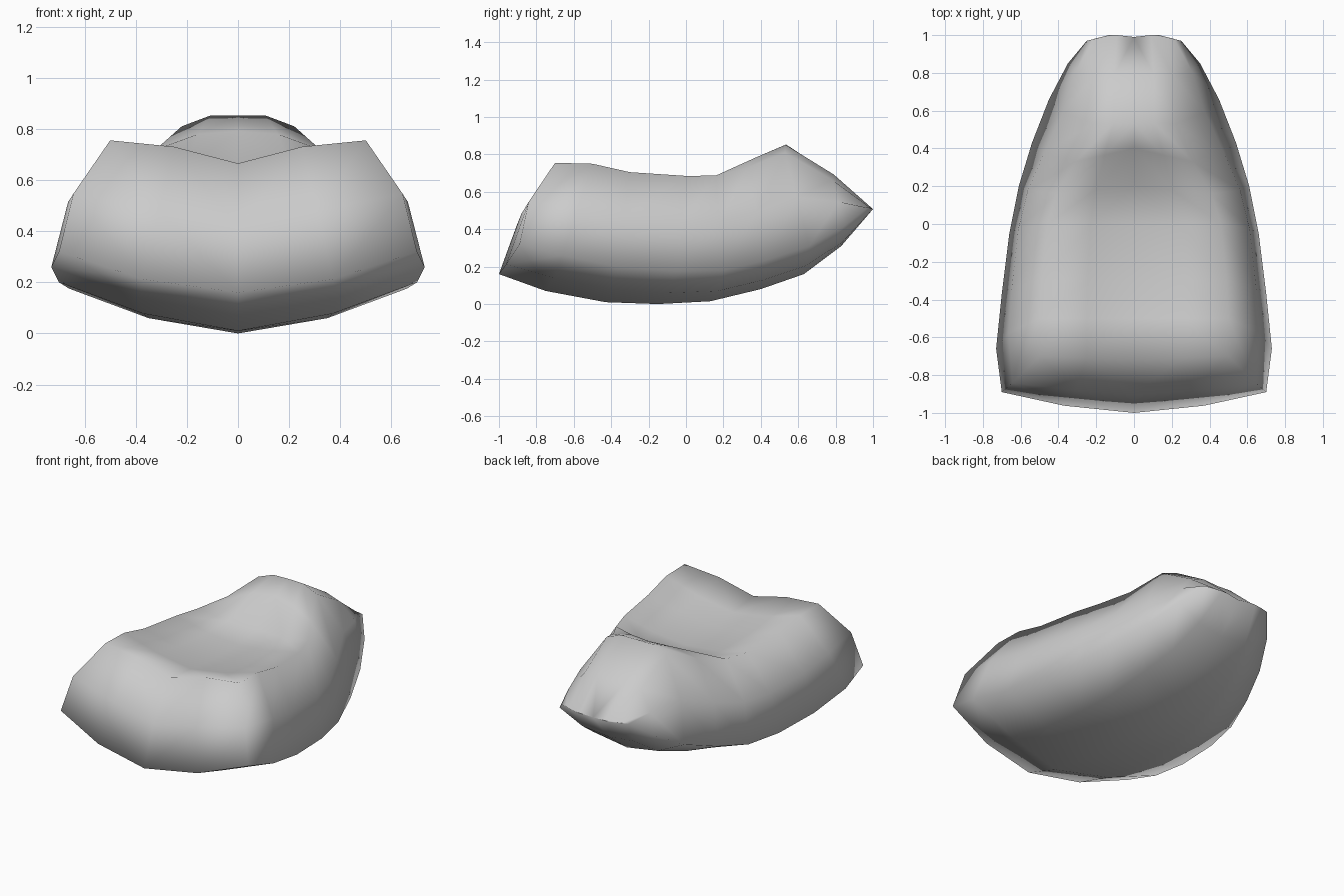
import bpy, bmesh
from mathutils import Vector as V

if "Cube" in bpy.data.objects:
    bpy.data.objects.remove(bpy.data.objects["Cube"])

# Guide lines running front to back (half model, x >= 0)
keel = [V((0, y, z)) for y, z in [
    (-1, .16), (-.75, .07), (-.43, .01), (-.15, 0), (.13, .015),
    (.4, .08), (.63, .16), (.83, .31), (.99, .5)]]
chine = [V(p) for p in [
    (.70, -.89, .32), (.73, -.66, .26), (.70, -.37, .2), (.66, -.05, .175), (.61, .2, .18),
    (.54, .43, .235), (.45, .66, .31), (.35, .85, .42), (.25, .97, .515)]]
rim = [V(p) for p in [
    (.5, -.7, .755), (.5, -.5, .75), (.49, -.3, .705), (.46, 0, .685), (.41, .16, .687),
    (.31, .33, .73), (.22, .53, .81), (.21, .78, .665), (.18, .985, .515)]]
centre = [V((0, y, z)) for y, z in [
    (-.72, .665), (-.5, .64), (-.3, .62), (0, .61), (.2, .64),
    (.4, .79), (.535, .853), (.8, .68), (.99, .5)]]

bm = bmesh.new()


def vert(p):
    return bm.verts.new(p)


def skin(rows):
    # Quads between neighbouring rows of vertices
    for a, b in zip(rows, rows[1:]):
        for i in range(len(a) - 1):
            bm.faces.new((a[i], a[i + 1], b[i + 1], b[i]))


# Cross-sections: keel, bilge, chine, side, rim, inner, centre
sections = []
for j, (k, c, r, m) in enumerate(zip(keel, chine, rim, centre)):
    bilge = k.lerp(c, .53) + V((0, -.02 if j == 0 else 0, -.033 * (j < 8)))
    side = c.lerp(r, .52) + V(((.09 if j == 6 else .11) * (r.z - c.z),
                               -.05 if j == 0 else 0, 0))
    inner = r.lerp(m, .5) + V((0, 0, -.015 if 0 < j < 5 else .02 * (j < 8)))
    if j == 8:
        bilge.y = inner.y = 1
    sections.append([vert(p) for p in (k, bilge, c, side, r, inner, m)])
skin(sections)

# Bulged front face
f = sections[0]
middle = [vert(f[i].co.lerp(f[6 - i].co, .52) + V((0, -.05, 0))) for i in (0, 1)]
skin([[f[0], f[1], f[2]], middle + [f[3]], [f[6], f[5], f[4]]])

# Narrow tail end
bm.faces.new(sections[-1])
bmesh.ops.remove_doubles(bm, verts=bm.verts, dist=.004)

# Mirror to the other half
bmesh.ops.mirror(bm, geom=bm.verts[:] + bm.edges[:] + bm.faces[:],
                 axis='X', merge_dist=.001)
bmesh.ops.remove_doubles(bm, verts=bm.verts, dist=.001)
bmesh.ops.recalc_face_normals(bm, faces=bm.faces)
for face in bm.faces:
    face.smooth = True
mesh = bpy.data.meshes.new("curved_body")
bm.to_mesh(mesh)
bm.free()

body = bpy.data.objects.new("curved_body", mesh)
bpy.context.collection.objects.link(body)
